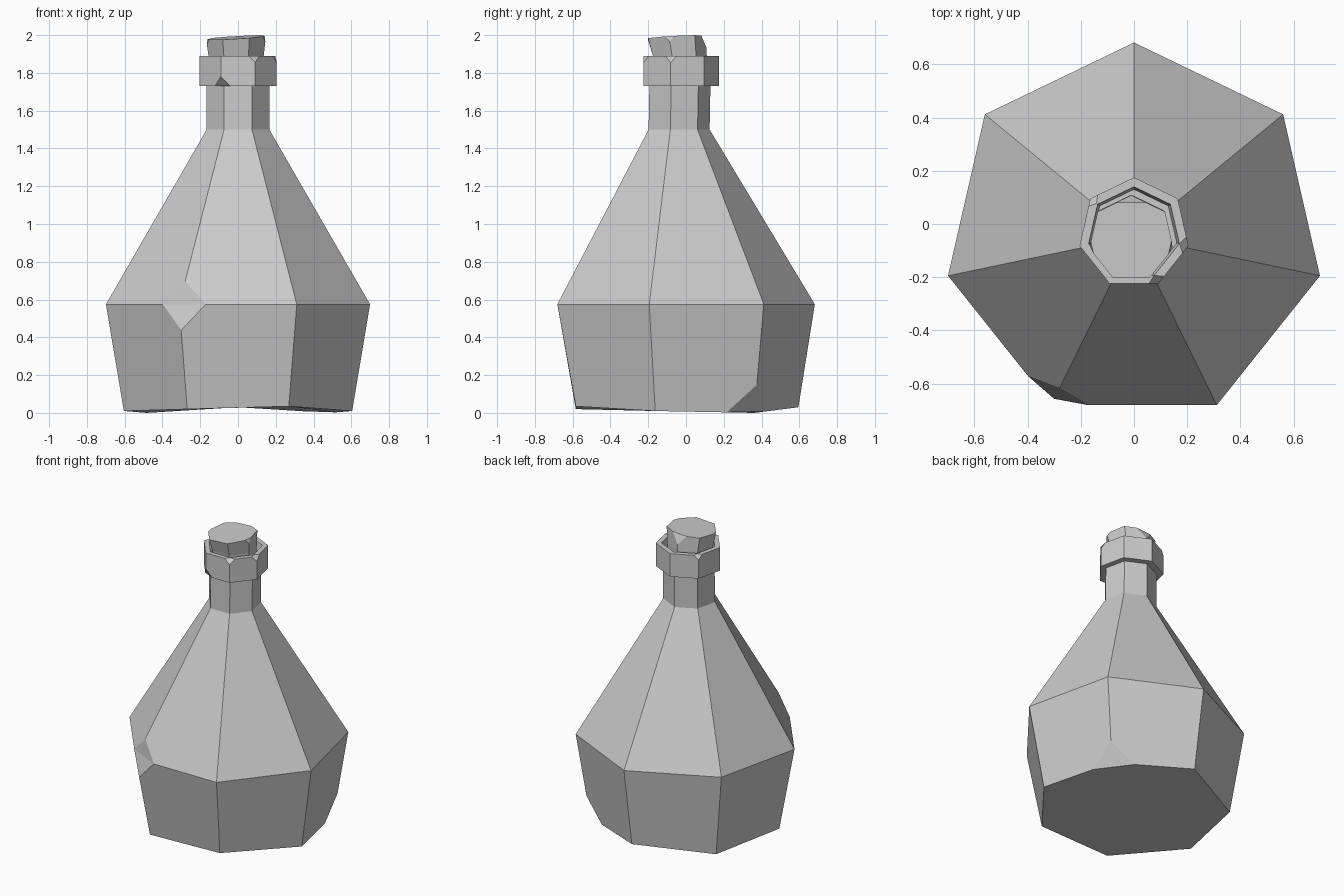
import bpy, bmesh
from math import cos, sin, radians
from mathutils import Vector

if "Cube" in bpy.data.objects:
    bpy.data.objects.remove(bpy.data.objects["Cube"], do_unlink=True)

SIDES = 7

grey = bpy.data.materials.new("stone_grey")
grey.use_nodes = True
COLOUR = (0.6, 0.6, 0.6, 1)
grey.diffuse_color = COLOUR
grey.node_tree.nodes["Principled BSDF"].inputs["Base Color"].default_value = COLOUR


def corner(i, radius, z, cx=0, cy=-0.035):
    a = radians(90 + i * 360 / SIDES)
    return Vector((cx + radius * cos(a), cy + radius * sin(a), z))


def lathe(profile):
    """Seven-sided closed solid from (radius, z, centre x, centre y) rings."""
    bm = bmesh.new()
    rings = [[bm.verts.new(corner(i, *p)) for i in range(SIDES)] for p in profile]
    for low, high in zip(rings, rings[1:]):
        for i in range(SIDES):
            j = (i + 1) % SIDES
            bm.faces.new((low[i], low[j], high[j], high[i]))
    bm.faces.new(rings[0][::-1])
    bm.faces.new(rings[-1])
    return bm, rings


def chip(bm, point, size):
    """Knock off the corner nearest to a point."""
    v = min(bm.verts, key=lambda w: (w.co - point).length)
    bmesh.ops.bevel(bm, geom=[v], offset=size, offset_type='OFFSET',
                    segments=1, profile=0.5, affect='VERTICES', clamp_overlap=True)


def finish(bm, name):
    bmesh.ops.recalc_face_normals(bm, faces=bm.faces[:])
    mesh = bpy.data.meshes.new(name)
    bm.to_mesh(mesh)
    bm.free()
    mesh.materials.append(grey)
    ob = bpy.data.objects.new(name, mesh)
    bpy.context.collection.objects.link(ob)
    return ob


# Bottle body and neck, with an uneven base
bm, rings = lathe([(0.62, 0, 0, -0.025), (0.717, 0.575, 0, -0.035),
                   (0.17, 1.5, 0, -0.045), (0.17, 1.76, 0, -0.04)])
for v, lift in zip(rings[0], (0.03, 0, 0.01, 0.02, 0.035, 0.01, 0)):
    v.co.z += lift
chip(bm, corner(3, 0.717, 0.575), 0.14)
# Crease the shoulder chip across its middle
spot = corner(3, 0.68, 0.57)
face = min((f for f in bm.faces if len(f.verts) == 4),
           key=lambda f: (f.calc_center_median() - spot).length)
order = sorted(face.verts, key=lambda v: v.co.z)
bmesh.ops.connect_verts(bm, verts=order[1:3])
chip(bm, corner(6, 0.62, 0), 0.15)
finish(bm, "bottle_body")

# Collar with a recessed mouth
bm, rings = lathe([(0.16, 1.73), (0.21, 1.73), (0.21, 1.89), (0.175, 1.89), (0.165, 1.83)])
for i, z, size in ((5, 1.89, 0.075), (4, 1.89, 0.035), (3, 1.73, 0.06), (1, 1.89, 0.03)):
    chip(bm, corner(i, 0.21, z), size)
finish(bm, "neck_collar")

# Cork with a tilted, chipped top
bm, rings = lathe([(0.145, 1.8, -0.01, -0.04), (0.15, 1.89, -0.01, -0.04),
                   (0.162, 1.985, -0.01, -0.055)])
for v in rings[-1]:
    v.co.z += 0.06 * v.co.x + 0.05 * (v.co.y + 0.05)
for i, size in ((0, 0.06), (5, 0.03), (2, 0.025)):
    chip(bm, corner(i, 0.162, 1.985, -0.01, -0.055), size)
top = max(v.co.z for v in bm.verts)
for v in bm.verts:
    if v.co.z > 1.95:
        v.co.z += 2 - top
finish(bm, "cork")
